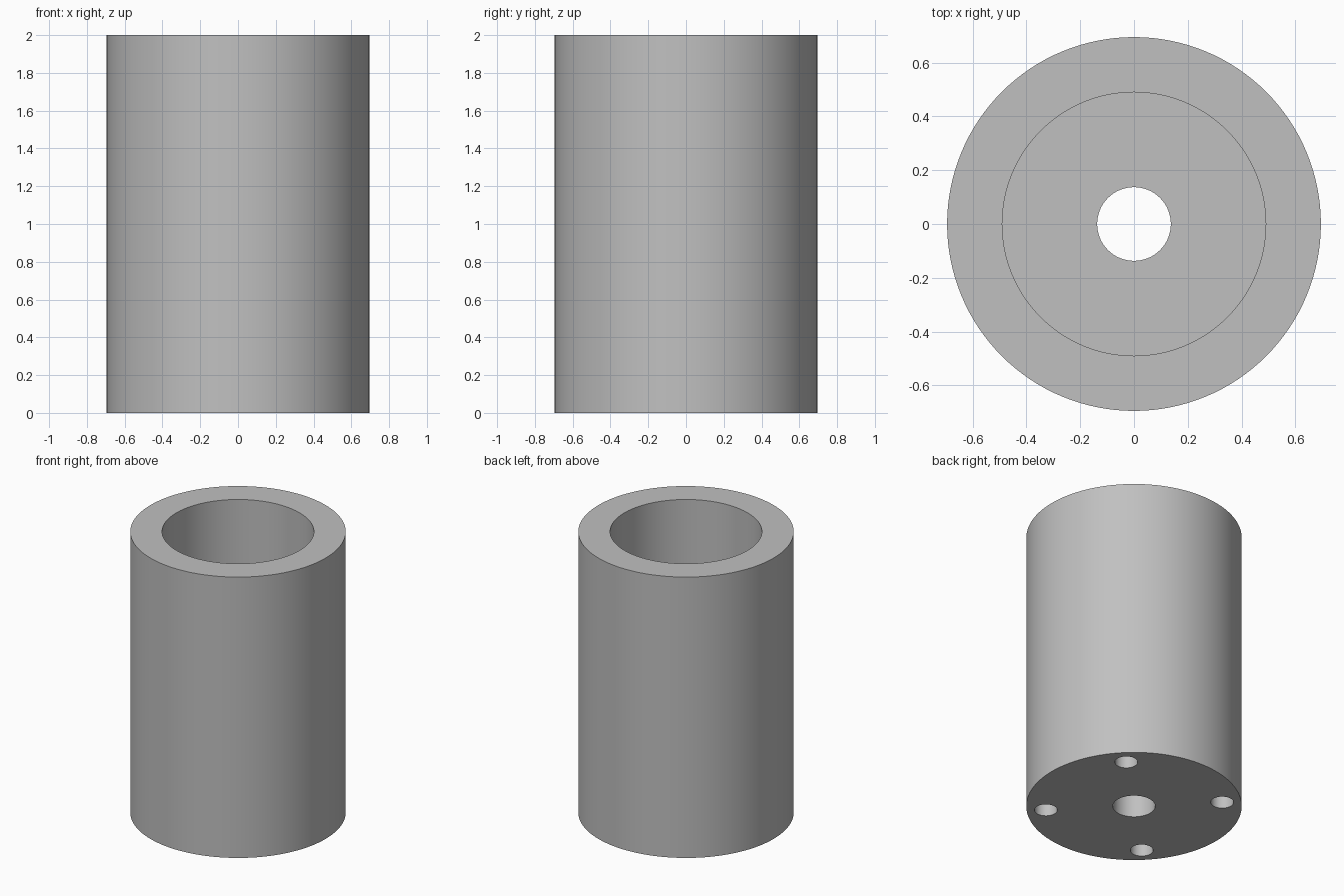
import bpy
import math

cube = bpy.data.objects.get("Cube")
if cube:
    bpy.data.objects.remove(cube, do_unlink=True)

HEIGHT, OUTER, BORE = 2.0, 0.695, 0.49
FLOOR, DRAIN = 0.25, 0.137
HOLE, HOLE_RING, HOLE_DEPTH = 0.074, 0.571, 0.3

grey = bpy.data.materials.new("plain_grey")
grey.use_nodes = True
colour = (0.53, 0.53, 0.53, 1)
grey.diffuse_color = colour
grey.node_tree.nodes["Principled BSDF"].inputs["Base Color"].default_value = colour


def cylinder(name, radius, bottom, top, x=0, y=0, sides=128):
    bpy.ops.mesh.primitive_cylinder_add(
        vertices=sides, radius=radius, depth=top - bottom,
        location=(x, y, (top + bottom) / 2))
    obj = bpy.context.object
    obj.name = name
    obj.data.materials.append(grey)
    return obj


def cut(target, cutter):
    cutter.hide_render = True
    mod = target.modifiers.new(cutter.name, "BOOLEAN")
    mod.operation = "DIFFERENCE"
    mod.solver = "EXACT"
    mod.object = cutter
    bpy.context.view_layer.objects.active = target
    bpy.ops.object.modifier_apply(modifier=mod.name)
    bpy.data.objects.remove(cutter, do_unlink=True)


# Thick-walled sleeve with a floor
sleeve = cylinder("sleeve", OUTER, 0, HEIGHT)
cut(sleeve, cylinder("bore_cutter", BORE, FLOOR, HEIGHT + 0.2))
cut(sleeve, cylinder("centre_hole_cutter", DRAIN, -0.2, FLOOR + 0.2, sides=64))

# Four blind screw holes in the underside, on the diagonals
for i in range(4):
    a = math.radians(45 + 90 * i)
    cut(sleeve, cylinder("screw_hole_cutter", HOLE, -0.2, HOLE_DEPTH,
                         HOLE_RING * math.cos(a), HOLE_RING * math.sin(a), sides=48))

# Smooth round walls with crisp rims
bpy.ops.object.select_all(action="DESELECT")
sleeve.select_set(True)
bpy.context.view_layer.objects.active = sleeve
bpy.ops.object.shade_smooth_by_angle(angle=math.radians(30))
